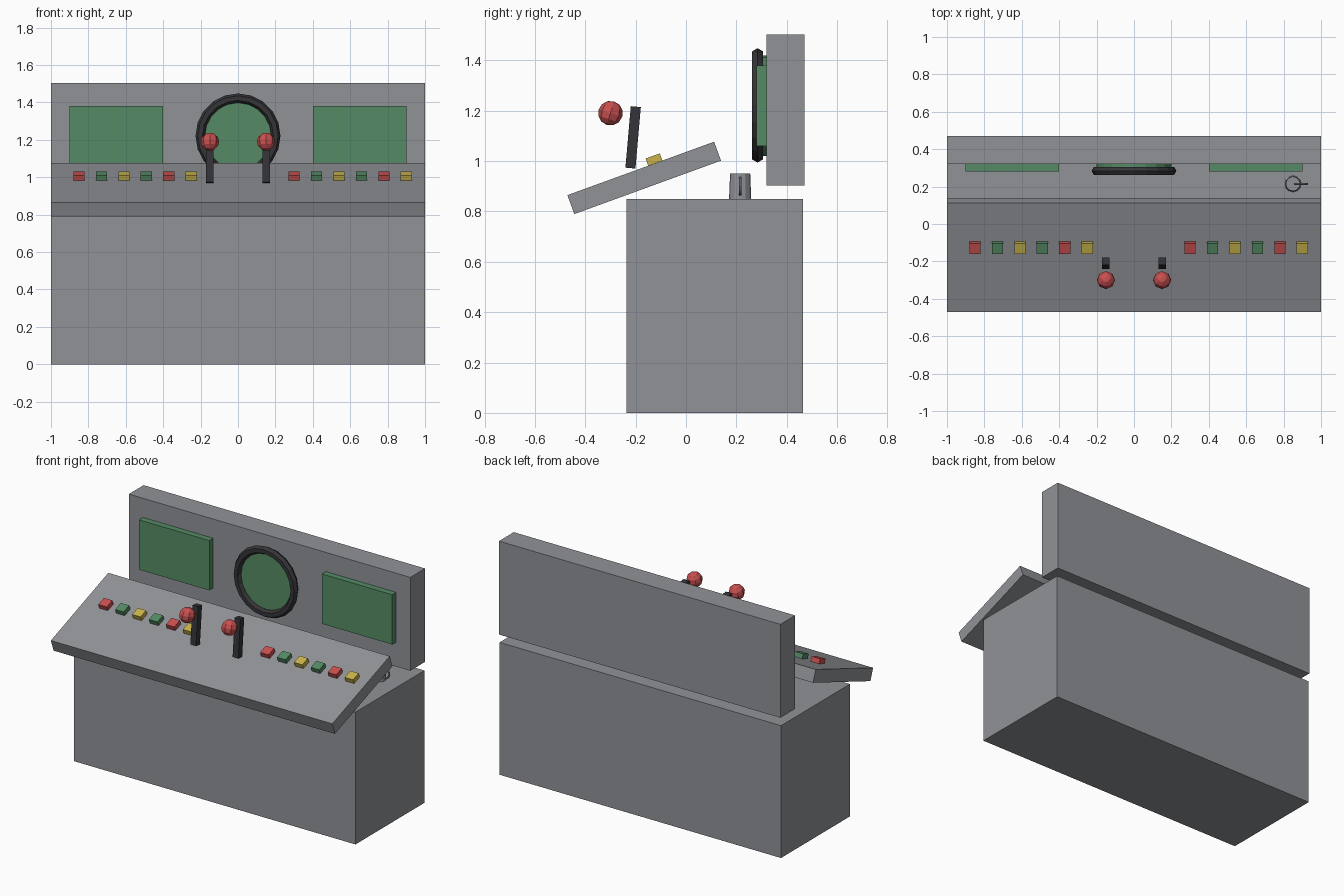
import bpy
import bmesh
from math import radians, cos, sin, pi
from mathutils import Matrix, Vector

cube = bpy.data.objects.get("Cube")
if cube:
    bpy.data.objects.remove(cube, do_unlink=True)


def material(name, rgb):
    m = bpy.data.materials.new(name)
    m.use_nodes = True
    m.diffuse_color = (*rgb, 1)
    m.node_tree.nodes["Principled BSDF"].inputs["Base Color"].default_value = (*rgb, 1)
    return m


GREY = material("console grey", (0.28, 0.29, 0.31))
GREEN = material("screen green", (0.09, 0.26, 0.13))
RED = material("signal red", (0.58, 0.08, 0.08))
YELLOW = material("signal yellow", (0.58, 0.45, 0.07))
DARK = material("dark trim", (0.035, 0.035, 0.04))


def finish(name, bm, mat, loc, tilt=0):
    bmesh.ops.recalc_face_normals(bm, faces=bm.faces)
    mesh = bpy.data.meshes.new(name)
    bm.to_mesh(mesh)
    bm.free()
    mesh.materials.append(mat)
    obj = bpy.data.objects.new(name, mesh)
    obj.location = loc
    obj.rotation_euler.x = radians(tilt)
    bpy.context.collection.objects.link(obj)
    return obj


def box(name, size, loc, mat, tilt=0):
    bm = bmesh.new()
    bmesh.ops.create_cube(bm, size=1)
    bmesh.ops.scale(bm, vec=size, verts=bm.verts)
    return finish(name, bm, mat, loc, tilt)


def lathe(name, profile, sides, loc, mat, tilt=0):
    """Revolve a closed (radius, height) profile about z."""
    bm = bmesh.new()
    rings = []
    for i in range(sides):
        a = 2 * pi * i / sides
        rings.append([bm.verts.new((r * cos(a), r * sin(a), h)) for r, h in profile])
    n = len(profile)
    for i in range(sides):
        p, q = rings[i], rings[(i + 1) % sides]
        for j in range(n):
            k = (j + 1) % n
            bm.faces.new((p[j], q[j], q[k], p[k]))
    bmesh.ops.remove_doubles(bm, verts=bm.verts, dist=1e-5)
    return finish(name, bm, mat, loc, tilt)


def circle_profile(radius, minor, sides):
    return [(radius + minor * cos(2 * pi * i / sides), minor * sin(2 * pi * i / sides))
            for i in range(sides)]


# Cabinet, sloped control panel and upright display panel
SLOPE = 20
box("cabinet", (2, 0.7, 0.85), (0, 0.114, 0.425), GREY)
box("control_panel", (2, 0.62, 0.08), (0, -0.166, 0.933), GREY, SLOPE)
box("display_panel", (2, 0.15, 0.6), (0, 0.395, 1.203), GREY)

# Screens
for side, s in (("left", 1), ("right", -1)):
    box(side + "_screen", (0.5, 0.04, 0.32), (s * 0.65, 0.3, 1.22), GREEN)
bm = bmesh.new()
bmesh.ops.create_cone(bm, cap_ends=True, segments=20, radius1=0.2, radius2=0.2, depth=0.035)
finish("round_screen", bm, GREEN, (0, 0.3025, 1.22), 90)
lathe("round_screen_rim", circle_profile(0.202, 0.025, 6), 20, (0, 0.284, 1.221), DARK, 90)

# Two rows of push buttons
colours = (RED, GREEN, YELLOW, GREEN, RED, YELLOW)
for side, start in (("right", -0.85), ("left", 0.3)):
    for i, colour in enumerate(colours):
        box(f"{side}_button_{i + 1}", (0.06, 0.06, 0.03),
            (start + 0.12 * i, -0.127, 1.006), colour, SLOPE)

# Levers with faceted knobs
for side, s in (("left", 1), ("right", -1)):
    box(side + "_lever", (0.04, 0.04, 0.245), (s * 0.15, -0.21, 1.094), DARK, -5)
    bm = bmesh.new()
    bmesh.ops.create_uvsphere(bm, u_segments=8, v_segments=6, radius=0.049)
    finish(side + "_knob", bm, RED, (s * 0.15, -0.3, 1.19), -17)

# Mug with a handle on the cabinet top
lathe("mug", [(0, 0), (0.044, 0), (0.04, 0.1), (0.036, 0.1), (0.036, 0.012), (0, 0.012)],
      12, (0.85, 0.215, 0.85), GREY)
lathe("mug_handle", circle_profile(0.032, 0.006, 6), 12, (0.893, 0.215, 0.9), GREY, 90)
